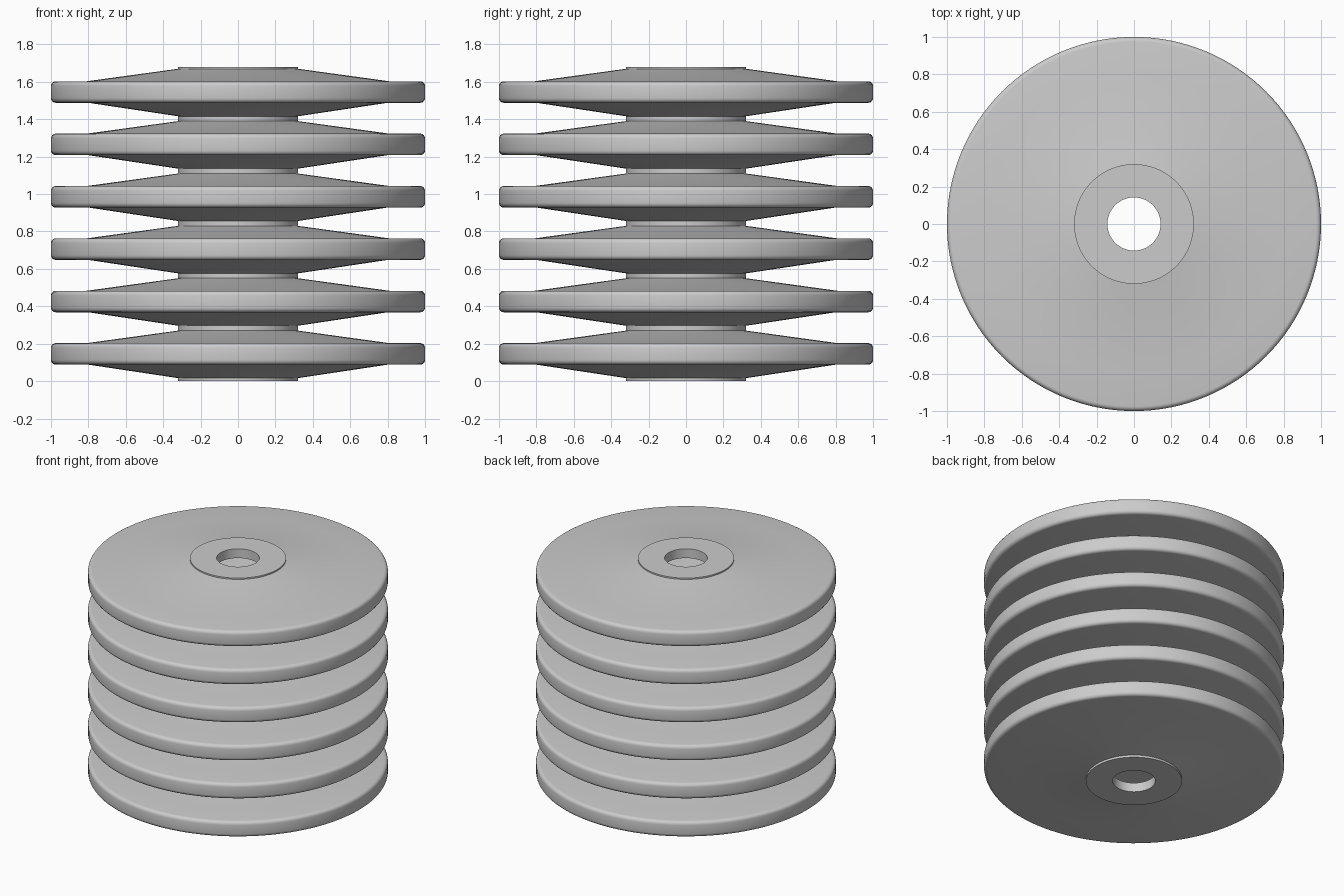
import bpy, bmesh, math

cube = bpy.data.objects.get("Cube")
if cube:
    bpy.data.objects.remove(cube, do_unlink=True)

DISCS = 6
PITCH = 0.28
SEGMENTS = 128
HUB, BORE, RIM = 0.32, 0.142, 1.0
RIM_LOW, RIM_HIGH = 0.088, 0.203
FILLET = 0.025

grey = bpy.data.materials.new("plain_grey")
grey.use_nodes = True
colour = (0.6, 0.6, 0.6, 1)
grey.diffuse_color = colour
grey.node_tree.nodes["Principled BSDF"].inputs["Base Color"].default_value = colour


def arc(r, z, start, steps=4):
    """Quarter-round corner of the rim, centred on (r, z)."""
    angles = [math.radians(start + 90 * i / steps) for i in range(steps + 1)]
    return [(r + FILLET * math.cos(a), z + FILLET * math.sin(a)) for a in angles]


def outer_disc(z):
    """Outside of one disc: lower cone, rounded rim, upper cone."""
    points = [(HUB, 0.0), (HUB, 0.016), (0.8, RIM_LOW)]
    points += arc(RIM - FILLET, RIM_LOW + FILLET, -90)
    points += arc(RIM - FILLET, RIM_HIGH - FILLET, 0)
    points += [(0.81, RIM_HIGH), (HUB, 0.27)]
    return [(r, z + h) for r, h in points]


def inner_disc(z):
    """Hollow inside of one disc, from the bore out to the rim and back."""
    points = [(BORE, 0.068), (HUB, 0.076), (0.8, 0.135),
              (0.8, 0.155), (HUB, 0.216), (BORE, 0.212)]
    return [(r, z + h) for r, h in points]


def lathe(name, profile):
    """Turn a closed (radius, height) profile around the z axis."""
    bm = bmesh.new()
    rings = []
    for r, z in profile:
        rings.append([bm.verts.new((r * math.cos(math.tau * i / SEGMENTS),
                                    r * math.sin(math.tau * i / SEGMENTS), z))
                      for i in range(SEGMENTS)])
    for a, b in zip(rings, rings[1:] + rings[:1]):
        for i in range(SEGMENTS):
            j = (i + 1) % SEGMENTS
            bm.faces.new((a[i], a[j], b[j], b[i]))
    bmesh.ops.recalc_face_normals(bm, faces=bm.faces)
    mesh = bpy.data.meshes.new(name)
    bm.to_mesh(mesh)
    bm.free()
    mesh.materials.append(grey)
    obj = bpy.data.objects.new(name, mesh)
    bpy.context.collection.objects.link(obj)
    return obj


# Stack of hollow discs: outside upwards, then the bore back down
outside, inside = [], [(BORE, 0.0)]
for n in range(DISCS):
    outside += outer_disc(n * PITCH)
    inside += inner_disc(n * PITCH)
top = DISCS * PITCH
profile = outside + [(HUB, top), (BORE, top)] + inside[::-1]
bellows = lathe("bellows", profile)

bpy.ops.object.select_all(action="DESELECT")
bellows.select_set(True)
bpy.context.view_layer.objects.active = bellows
bpy.ops.object.shade_smooth_by_angle(angle=math.radians(30))
